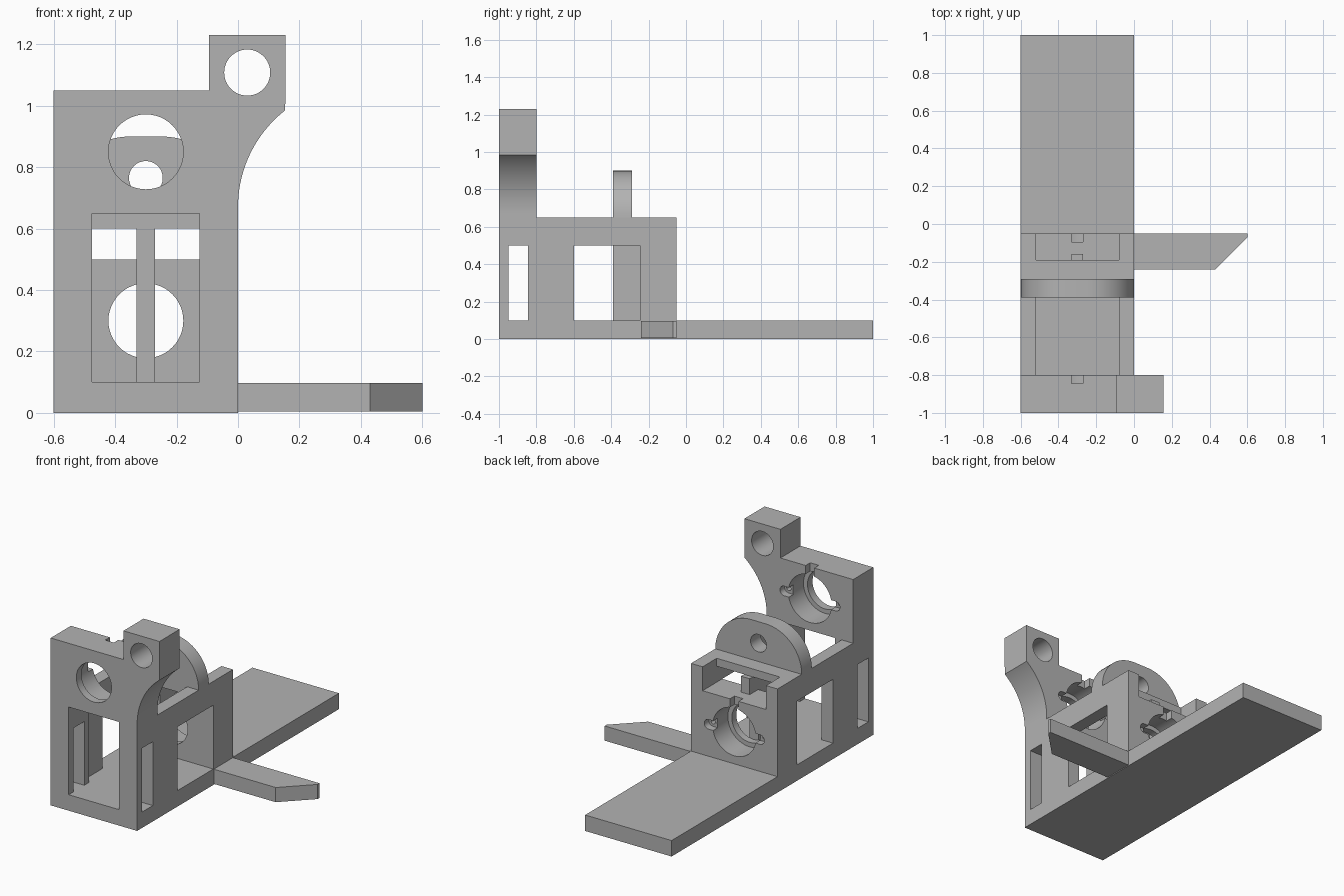
import bpy, bmesh, math
from mathutils import Vector

if "Cube" in bpy.data.objects:
    bpy.data.objects.remove(bpy.data.objects["Cube"], do_unlink=True)

GREY = (0.45, 0.45, 0.45, 1)
mat = bpy.data.materials.new("plain_grey")
mat.use_nodes = True
mat.diffuse_color = GREY
mat.node_tree.nodes["Principled BSDF"].inputs["Base Color"].default_value = GREY


def prism(name, pts, lo, hi, axis="y"):
    """Extrude a 2D outline along y (points are x,z) or z (points are x,y)."""
    place = (lambda p, d: (p[0], d, p[1])) if axis == "y" else (lambda p, d: (p[0], p[1], d))
    bm = bmesh.new()
    face = bm.faces.new([bm.verts.new(place(p, lo)) for p in pts])
    ext = bmesh.ops.extrude_face_region(bm, geom=[face])
    shift = Vector(place((0, 0), hi - lo))
    bmesh.ops.translate(bm, vec=shift, verts=[g for g in ext["geom"] if isinstance(g, bmesh.types.BMVert)])
    bmesh.ops.recalc_face_normals(bm, faces=bm.faces)
    mesh = bpy.data.meshes.new(name)
    bm.to_mesh(mesh)
    bm.free()
    mesh.materials.append(mat)
    ob = bpy.data.objects.new(name, mesh)
    bpy.context.scene.collection.objects.link(ob)
    return ob


def box(name, x0, x1, y0, y1, z0, z1):
    return prism(name, [(x0, z0), (x1, z0), (x1, z1), (x0, z1)], y0, y1)


def arc(cx, cz, r, a0, a1, n=16):
    angles = [math.radians(a0 + (a1 - a0) * i / n) for i in range(n + 1)]
    return [(cx + r * math.cos(a), cz + r * math.sin(a)) for a in angles]


def rod(cx, cz, r, y0, y1, n=48):
    return prism("cutter", arc(cx, cz, r, 0, 360, n)[:-1], y0, y1)


def cut(ob, cutters):
    """Subtract the cutters, bake the result and remove them."""
    for c in cutters:
        m = ob.modifiers.new("cut", "BOOLEAN")
        m.operation, m.solver, m.object = "DIFFERENCE", "EXACT", c
    bpy.context.view_layer.update()
    deps = bpy.context.evaluated_depsgraph_get()
    baked = bpy.data.meshes.new_from_object(ob.evaluated_get(deps))
    ob.modifiers.clear()
    ob.data = baked
    for c in cutters:
        bpy.data.objects.remove(c, do_unlink=True)


def smooth(ob):
    bpy.ops.object.select_all(action="DESELECT")
    ob.select_set(True)
    bpy.context.view_layer.objects.active = ob
    bpy.ops.object.shade_smooth_by_angle(angle=math.radians(30))


MID = -0.3  # centre line of the body


def socket_cutters(z, back, top):
    """Stepped bore with two screw ears and a cable notch, opening to the back."""
    cutters = [rod(MID, z, 0.122, back - 0.25, back + 0.05),
               rod(MID, z, 0.15, back - 0.15, back + 0.05),
               box("cutter", MID - 0.03, MID + 0.03, back - 0.045, back + 0.05, z + 0.1, top + 0.05)]
    for s in (-1, 1):
        ear = MID + s * 0.178
        inner, outer = sorted((MID + s * 0.12, ear))
        cutters += [rod(ear, z, 0.03, back - 0.045, back + 0.05, 24),
                    box("cutter", inner, outer, back - 0.045, back + 0.05, z - 0.03, z + 0.03),
                    rod(ear, z, 0.015, back - 0.12, back + 0.05, 16)]
    return cutters


# Base and side arm
box("base_plate", -0.6, 0, -1, 1, 0, 0.1)
prism("side_arm", [(0, -0.24), (0.43, -0.24), (0.6, -0.07), (0.6, -0.05), (0, -0.05)],
      0.005, 0.097, axis="z")

# Front plate with raised corner lug and concave flank
outline = [(-0.6, 0.1), (0, 0.1)]
outline += arc(0.4, 0.67, 0.4, 180, 128, 24)
outline += [(0.155, 1.23), (-0.095, 1.23), (-0.095, 1.05), (-0.6, 1.05)]
front = prism("front_plate", outline, -1, -0.8)
cut(front, [box("cutter", -0.475, -0.125, -1.1, -0.7, 0.05, 0.65),
            box("cutter", -0.7, 0.1, -0.95, -0.845, 0.05, 0.5),
            rod(0.03, 1.108, 0.075, -1.1, -0.7)] + socket_cutters(0.85, -0.8, 1.05))
smooth(front)

# Side walls with windows
for name, x0 in (("right_wall", -0.6), ("left_wall", -0.08)):
    wall = box(name, x0, x0 + 0.08, -0.8, -0.05, 0.1, 0.65)
    cut(wall, [box("cutter", x0 - 0.1, x0 + 0.2, -0.6, -0.245, 0.05, 0.5)])

# Rear wall with the second socket
rear = box("rear_wall", -0.52, -0.08, -0.245, -0.05, 0.1, 0.5)
cut(rear, socket_cutters(0.3, -0.05, 0.5))
smooth(rear)

# Cross rail, centre pillar and its rear tab
box("cross_rail", -0.52, -0.08, -0.39, -0.19, 0.6, 0.65)
box("centre_pillar", MID - 0.03, MID + 0.03, -0.39, -0.245, 0.1, 0.6)
box("pillar_tab", MID - 0.03, MID + 0.03, -0.245, -0.16, 0.5, 0.6)

# Rounded upright with pivot hole
upright = prism("rounded_upright", arc(-0.25, 0.65, 0.25, 0, 90) + arc(-0.35, 0.65, 0.25, 90, 180),
                -0.39, -0.29)
cut(upright, [rod(MID, 0.765, 0.055, -0.5, -0.2, 32)])
smooth(upright)
